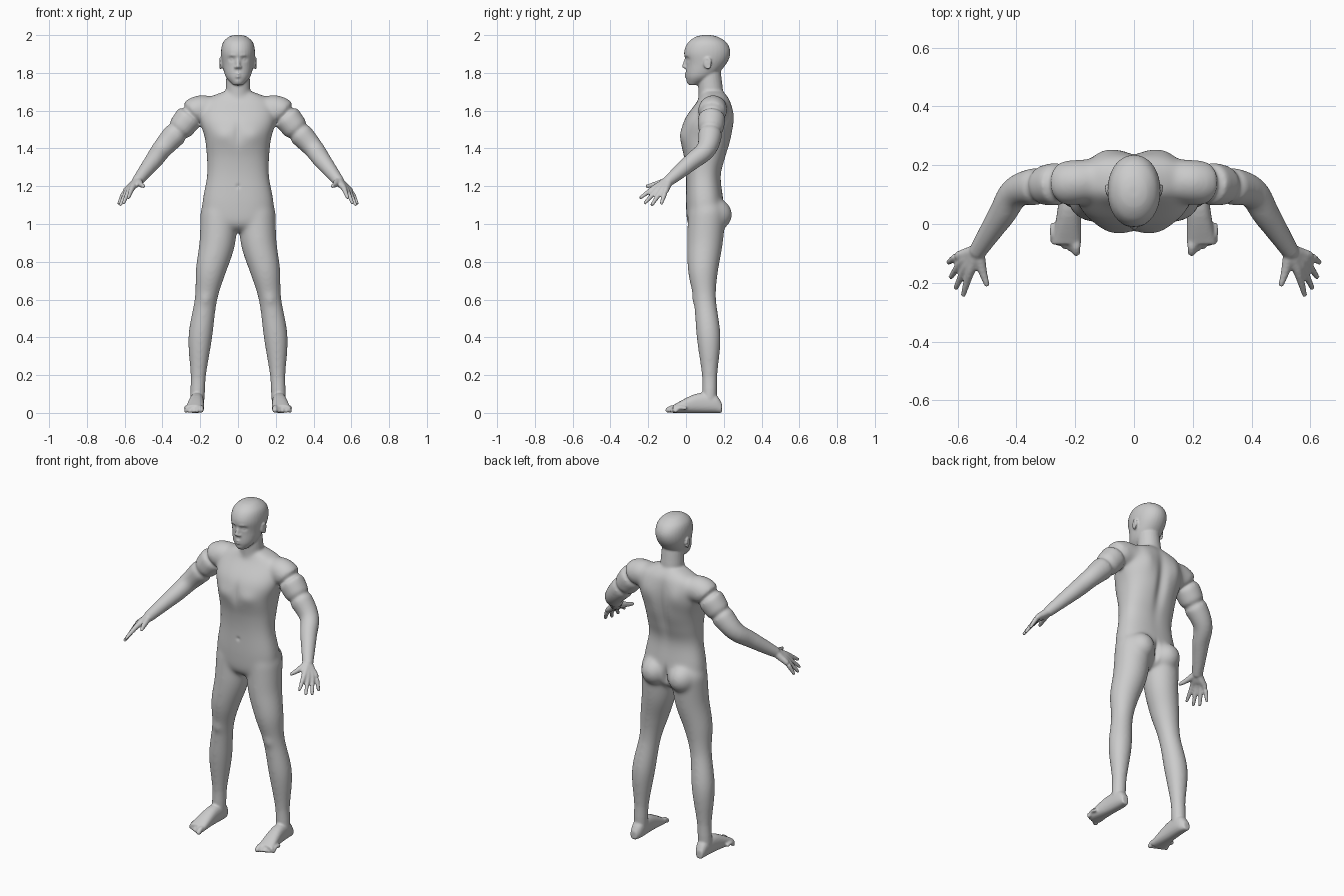
import bpy, bmesh, math
from mathutils import Vector, Matrix

cube = bpy.data.objects.get("Cube")
if cube:
    bpy.data.objects.remove(cube, do_unlink=True)

bm = bmesh.new()


def spline(rows, steps=5):
    """Smooth curve through rows of any length."""
    points = [Vector(row) for row in rows]
    last = len(points) - 1
    curve = []
    for i in range(last):
        start, end = points[i], points[i + 1]
        leave = (end - points[max(i - 1, 0)]) / 2
        arrive = (points[min(i + 2, last)] - start) / 2
        for step in range(steps):
            t = step / steps
            ease = t * t * (3 - 2 * t)
            curve.append(start.lerp(end, ease) + leave * t * (1 - t) ** 2
                         - arrive * t * t * (1 - t))
    return curve + [points[last]]


def skin(rings):
    """Closed surface through rings of equal point count."""
    rings = [[bm.verts.new(point) for point in ring] for ring in rings]
    count = len(rings[0])
    for low, high in zip(rings, rings[1:]):
        for i in range(count):
            j = (i + 1) % count
            bm.faces.new((low[i], low[j], high[j], high[i]))
    bm.faces.new(rings[0])
    bm.faces.new(rings[-1])


def circle(count):
    angles = [math.tau * i / count for i in range(count)]
    return [(math.cos(angle), math.sin(angle)) for angle in angles]


def squared(value, power):
    return math.copysign(abs(value) ** (2 / power), value)


def upright(rows, power):
    """Symmetric loft. Rows: height, half width, front, back."""
    rings = []
    for z, width, front, back in spline(rows):
        rings.append([(width * squared(c, power),
                       (front + back) / 2 + (back - front) / 2 * squared(s, power), z)
                      for c, s in circle(32)])
    skin(rings)


def blob(centre, size):
    bmesh.ops.create_uvsphere(bm, u_segments=24, v_segments=16, radius=1,
                              matrix=Matrix.LocRotScale(Vector(centre), None, Vector(size)))


def tube(rows):
    """Round-ended limb. Rows: x, y, z, radius."""
    points = spline(rows)
    last = len(points) - 1
    rings = []
    for i, point in enumerate(points):
        centre, radius = point.to_3d(), point[3]
        along = (points[min(i + 1, last)] - points[max(i - 1, 0)]).to_3d().normalized()
        steep = abs(along.z) > abs(along.y) + abs(along.x)
        across = along.cross(Vector((0, 1, 0) if steep else (0, 0, 1))).normalized()
        other = along.cross(across)
        rings.append([centre + (across * c + other * s) * radius for c, s in circle(24)])
    skin(rings)
    for point in (points[0], points[last]):
        blob(point.to_3d(), [point[3]] * 3)


# Leg and seat
tube([(.1, .11, 1.05, .1), (.11, .1, .9, .095), (.145, .09, .75, .08), (.17, .1, .6, .06),
      (.2, .12, .4, .064), (.21, .125, .2, .042), (.215, .125, .08, .038)])
blob((.09, .14, 1.05), (.085, .105, .09))

# Foot, flat on the ground
skin([[((inner + outer) / 2 + (outer - inner) / 2 * squared(c, 2.4), y,
        height / 2 * (1 + squared(s, 2.4))) for c, s in circle(32)]
      for y, inner, outer, height in spline([(.19, .2, .24, .05), (.15, .18, .25, .1),
                                             (.05, .18, .26, .1), (-.07, .18, .28, .04)])])

# Toes shorten toward the outside
for i in range(5):
    x, y = .196 + .02 * i, .01 * i - .095
    radius = .01 if i else .014
    tube([(x, y + .05, .025, radius), (x, y + .02, .027, radius), (x, y, radius, radius)])

# Arm
tube([(.12, .15, 1.6, .07), (.22, .14, 1.6, .077), (.31, .13, 1.5, .069),
      (.4, .11, 1.4, .055), (.45, .03, 1.33, .047), (.53, -.09, 1.23, .03)])

# Fingers fan out from the wrist and merge into the palm
wrist = Vector((.53, -.09, 1.23))
first_knuckle, last_knuckle = Vector((.56, -.17, 1.19)), Vector((.6, -.11, 1.17))
first_tip, last_tip = Vector((.58, -.24, 1.14)), Vector((.63, -.13, 1.11))
longer = Vector((.01, -.015, -.02))
for i in range(4):
    t = i / 3
    knuckle = first_knuckle.lerp(last_knuckle, t)
    tip = first_tip.lerp(last_tip, t) + longer * math.sin(math.pi * t)
    tube([(*wrist, .024), (*wrist.lerp(knuckle, .5), .02), (*knuckle, .015), (*tip, .009)])
tube([(*wrist, .022), (.515, -.16, 1.21, .015), (.5, -.205, 1.2, .01)])

# Ear: thin plate with a raised rim
blob((.09, .115, 1.85), (.007, .018, .03))
tube([(.093 + .003 * c, .115 + .016 * c, 1.85 + .027 * s, .005) for c, s in circle(12)])

# Nostril
blob((.011, -.002, 1.83), (.009, .01, .008))

# Mirror all side parts
half = bmesh.ops.duplicate(bm, geom=bm.verts[:] + bm.edges[:] + bm.faces[:])["geom"]
bmesh.ops.scale(bm, vec=(-1, 1, 1), verts=[v for v in half if isinstance(v, bmesh.types.BMVert)])

# Trunk
upright([(.96, .05, .05, .14), (1, .17, .01, .19), (1.1, .19, 0, .2), (1.25, .165, 0, .185),
         (1.35, .165, -.01, .21), (1.45, .175, -.03, .24), (1.55, .2, -.01, .25),
         (1.65, .18, .06, .235), (1.7, .08, .085, .2)], power=2.4)

# Neck
tube([(0, .14, 1.6, .075), (0, .13, 1.72, .065), (0, .12, 1.84, .06)])

# Head
upright([(1.735, .025, .015, .06), (1.78, .065, 0, .15), (1.85, .084, 0, .215),
         (1.91, .09, -.01, .235), (1.96, .08, .01, .215), (1.99, .05, .05, .17),
         (2, .02, .09, .13)], power=2.1)

# Nose and lips
tube([(0, .002, 1.88, .008), (0, -.008, 1.835, .012)])
for z in (1.78, 1.794):
    tube([(-.02, .008, z, .003), (0, -.002, z, .006), (.02, .008, z, .003)])

# Fuse all parts into one skin
bmesh.ops.recalc_face_normals(bm, faces=bm.faces[:])
mesh = bpy.data.meshes.new("body")
bm.to_mesh(mesh)
bm.free()
body = bpy.data.objects.new("body", mesh)
bpy.context.collection.objects.link(body)
fuse = body.modifiers.new("fuse", "REMESH")
fuse.mode = "VOXEL"
fuse.voxel_size = .006
bpy.context.view_layer.update()
surface = bmesh.new()
surface.from_object(body, bpy.context.evaluated_depsgraph_get())
body.modifiers.clear()


def relax(verts):
    bmesh.ops.smooth_vert(surface, verts=verts, factor=.5,
                          use_axis_x=True, use_axis_y=True, use_axis_z=True)


# Blend the joints, fading out before the head, hands and feet
for i in range(30):
    margin = i * .002
    relax([v for v in surface.verts if .13 + margin < v.co.z < 1.73 - margin
           and abs(v.co.x) < .5 - margin])


def sculpt(centre, width, height, push):
    """Soft stroke that moves the skin along y on both sides."""
    for side in ((1, -1) if centre[0] else (1,)):
        middle = Vector((centre[0] * side, centre[1], centre[2]))
        for v in surface.verts:
            away = v.co - middle
            if abs(away.z) < 3 * height and abs(away.x) < 3 * width:
                fade = (away.x / width) ** 2 + (away.y / .07) ** 2 + (away.z / height) ** 2
                v.co.y += push * math.exp(-fade)


# Spine, shoulder blades, chest, breastbone, navel, seat and knees
sculpt((0, .24, 1.45), width=.03, height=.17, push=-.018)
sculpt((.1, .24, 1.57), width=.05, height=.07, push=.012)
sculpt((.08, -.02, 1.47), width=.05, height=.04, push=-.008)
sculpt((0, -.02, 1.48), width=.02, height=.06, push=.007)
sculpt((0, 0, 1.2), width=.01, height=.01, push=.006)
sculpt((0, .21, 1.04), width=.012, height=.05, push=-.02)
sculpt((.17, .03, .6), width=.03, height=.03, push=-.006)

# Eye sockets, eyelids, brows and chin
sculpt((.034, 0, 1.873), width=.015, height=.011, push=.012)
sculpt((.034, .01, 1.872), width=.009, height=.006, push=-.008)
sculpt((.03, 0, 1.893), width=.018, height=.006, push=-.004)
sculpt((0, 0, 1.75), width=.018, height=.012, push=-.005)

relax(surface.verts[:])
for face in surface.faces:
    face.smooth = True
    face.material_index = 0
surface.to_mesh(mesh)
surface.free()

# Colour
grey = bpy.data.materials.new("plain_grey")
grey.use_nodes = True
colour = (.6, .6, .6, 1)
grey.diffuse_color = colour
grey.node_tree.nodes["Principled BSDF"].inputs["Base Color"].default_value = colour
mesh.materials.append(grey)
